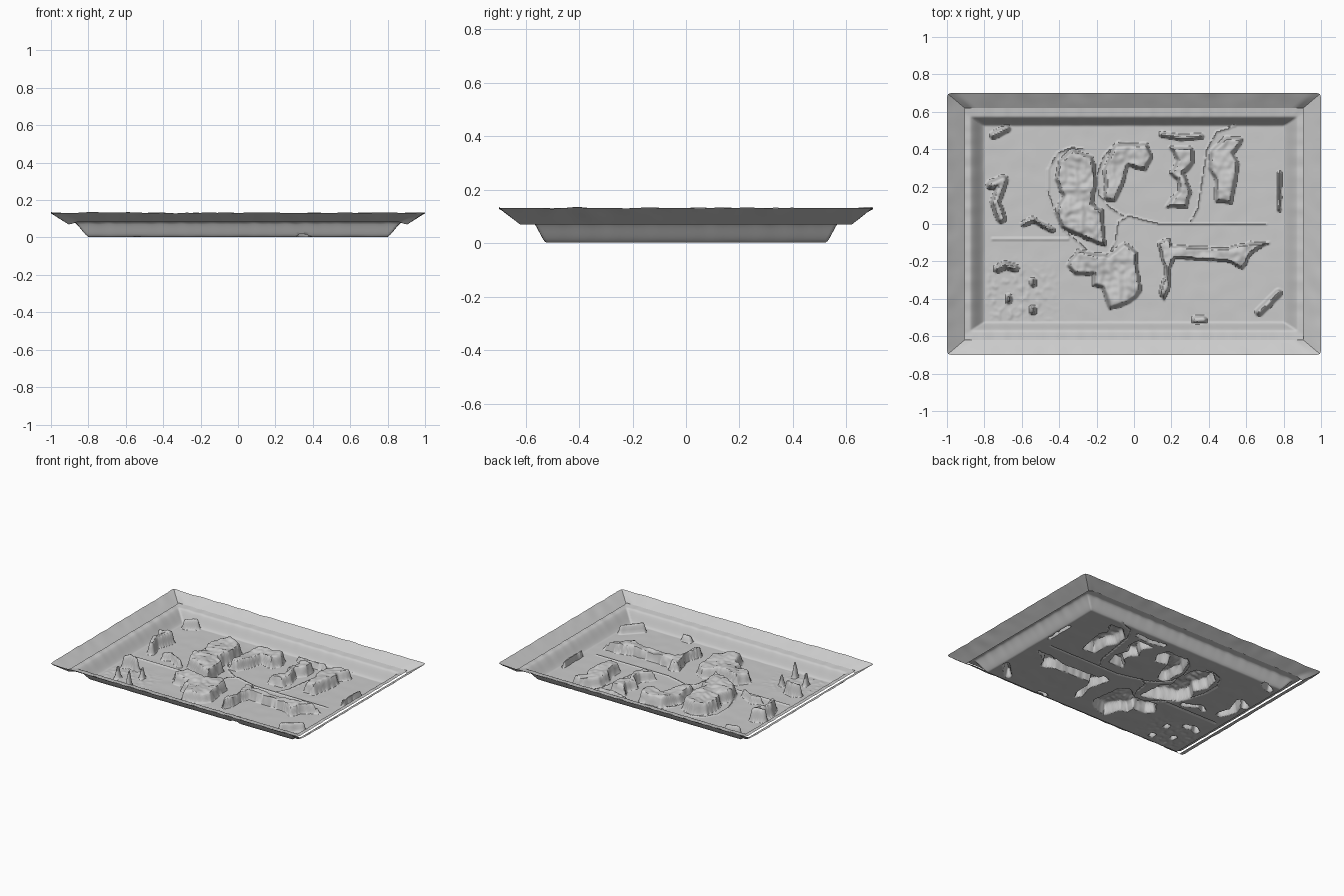
import bpy, math
from mathutils import Vector, noise

if "Cube" in bpy.data.objects:
    bpy.data.objects.remove(bpy.data.objects["Cube"])

def wob(x, y, s, seed=0.0):
    return noise.noise(Vector((x * s, y * s, seed)))

def smooth(t):
    t = max(0.0, min(1.0, t))
    return t * t * (3 - 2 * t)

def seg_dist(x, y, a, b):
    dx, dy = b[0] - a[0], b[1] - a[1]
    l2 = dx * dx + dy * dy
    t = max(0, min(1, ((x - a[0]) * dx + (y - a[1]) * dy) / l2)) if l2 else 0
    return math.hypot(x - a[0] - t * dx, y - a[1] - t * dy)

def inside(x, y, p):
    c = False
    for (ax, ay), (bx, by) in zip(p, p[1:] + p[:1]):
        if (ay > y) != (by > y) and x < (bx - ax) * (y - ay) / (by - ay) + ax:
            c = not c
    return c

feats = []   # (points, closed, radius, height, slope width, bbox)

def add(points, height, radius=None, ramp=0.022):
    xs, ys = [p[0] for p in points], [p[1] for p in points]
    m = (radius or 0) + 0.02
    feats.append((points, radius is None, radius or 0.006, height, ramp,
                  (min(xs) - m, max(xs) + m, min(ys) - m, max(ys) + m)))

# Plateaus
add([(-.40, .34), (-.33, .40), (-.22, .36), (-.20, .24), (-.22, .11), (-.17, .07), (-.15, -.12),
     (-.26, -.08), (-.39, -.02), (-.42, .07), (-.38, .15), (-.42, .24)], .085)
add([(-.16, .13), (-.16, .30), (-.10, .43), (.07, .43), (.10, .36), (.06, .29), (-.03, .31),
     (-.06, .21), (-.10, .12)], .07)
add([(.19, .41), (.31, .41), (.32, .33), (.27, .27), (.31, .17), (.28, .09), (.17, .09),
     (.20, .14), (.24, .17), (.23, .24), (.19, .27), (.23, .34)], .065)
add([(.41, .39), (.49, .47), (.58, .46), (.57, .42), (.53, .38), (.56, .32), (.55, .24),
     (.52, .11), (.44, .12), (.43, .24), (.40, .30)], .07)
add([(-.36, -.22), (-.30, -.14), (-.14, -.17), (-.05, -.10), (.02, -.15), (.02, -.25), (.04, -.36),
     (-.02, -.42), (-.13, -.46), (-.17, -.34), (-.22, -.33), (-.22, -.27), (-.32, -.27)], .07)
add([(.13, -.10), (.19, -.08), (.20, -.12), (.50, -.13), (.62, -.10), (.72, -.10), (.63, -.15),
     (.58, -.24), (.50, -.20), (.22, -.18), (.19, -.24), (.19, -.32), (.16, -.42), (.14, -.37),
     (.17, -.24)], .065, ramp=.014)
# Small ridges and rock spires
add([(.15, .48), (.25, .46), (.36, .47)], .045, .019, .016)
add([(-.75, .475), (-.68, .51)], .07, .025)
add([(-.76, .21), (-.70, .235), (-.74, .12), (-.71, .03)], .09, .031)
add([(-.59, 0), (-.54, .025), (-.50, 0), (-.44, -.03)], .055, .018, .016)
add([(-.73, -.24), (-.69, -.22), (-.64, -.235)], .095, .025)
for x, y, h in ((-.54, -.31, .085), (-.67, -.40, .09), (-.54, -.46, .11)):
    add([(x, y - .008), (x, y + .008)], h, .021)
add([(.33, -.512), (.37, -.512)], .045, .024, .016)
add([(.77, -.37), (.72, -.42), (.67, -.47)], .065, .026)
add([(.776, .27), (.776, .08)], .045, .012, .008)

# Thin border lines on the floor
lines = [
    [(-.27, .40), (-.33, .41), (-.41, .38), (-.46, .29), (-.46, .18), (-.42, .05), (-.38, -.03),
     (-.29, -.10), (-.22, -.165), (-.14, -.175), (-.10, -.09), (-.085, .01), (-.03, .045),
     (.06, .02), (.14, 0), (.71, 0)],
    [(-.76, -.08), (-.35, -.08)],
    [(-.08, .44), (-.16, .37), (-.20, .26), (-.19, .16), (-.13, .09), (-.05, .04)],
    [(.54, .525), (.44, .49), (.39, .40), (.365, .24), (.34, .08), (.30, .01)]]

def base_height(x, y):
    e = max((abs(x) - .80) / .075, (abs(y) - .525) / .048)
    if e <= 0:
        z = .003
    elif e < 1:
        z = .003 + .079 * (0.6 * e + 0.4 * smooth(e))
    else:
        z = .082 + .006 * (e - 1)
    if 0 < e:
        a = x if abs(y) - .525 > abs(x) - .80 else y
        z += .003 * min(1, e) * wob(a, 0, 18, 4)
    else:
        z += .0015 * wob(x, y, 12, 1)
        rubble = smooth((-.35 - x) / .2) * smooth((-.15 - y) / .15) * smooth(-e * 3)
        z += .007 * rubble * max(0, wob(x, y, 34, 2))
    return z

def height(x, y):
    z = base_height(x, y)
    top = 0
    d0 = None
    for pts, closed, r, h, ramp, bb in feats:
        if not (bb[0] < x < bb[1] and bb[2] < y < bb[3]):
            continue
        pairs = list(zip(pts, pts[1:] + pts[:1])) if closed else list(zip(pts, pts[1:]))
        d = min(seg_dist(x, y, a, b) for a, b in pairs)
        s = (d if inside(x, y, pts) else -d) if closed else -d
        s += r + (.007 if closed else .004) * wob(x, y, 22, 3)
        if s > 0:
            # uneven rocky top
            k = smooth(s / ramp) * (1 + .2 * wob(x, y, 9, 5) + .1 * wob(x, y, 30, 6))
            top = max(top, h * k)
    if top < .004:
        for l in lines:
            if any(min(a[0], b[0]) - .01 < x < max(a[0], b[0]) + .01 and
                   seg_dist(x, y, a, b) < .0042 for a, b in zip(l, l[1:])):
                top = .009
                break
    return max(z, top) if top else z

def grid_object(name, nu, nv, fn):
    verts = [fn(i / nu, j / nv) for j in range(nv + 1) for i in range(nu + 1)]
    w = nu + 1
    faces = [(j * w + i, j * w + i + 1, (j + 1) * w + i + 1, (j + 1) * w + i)
             for j in range(nv) for i in range(nu)]
    me = bpy.data.meshes.new(name)
    me.from_pydata(verts, [], faces)
    ob = bpy.data.objects.new(name, me)
    bpy.context.collection.objects.link(ob)
    bpy.ops.object.select_all(action='DESELECT')
    bpy.context.view_layer.objects.active = ob
    ob.select_set(True)
    bpy.ops.object.shade_smooth_by_angle(angle=math.radians(50))
    return ob

# Tray sheet: floor, relief and sloped walls
def tray(u, v):
    x, y = (u - .5) * 1.81, (v - .5) * 1.24
    return (x, y, height(x, y))

grid_object("tray_floor", 258, 178, tray)

# Four mitred flared rim strips, the short ends hanging below the tray edge
def rim_strip(name, axis, sign):
    def fn(u, v):
        t = (u * 2 - 1) * (-sign if axis == 'x' else sign)
        hx, hy = .905 + .095 * v, .62 + .08 * v
        x, y = (sign * hx, t * hy) if axis == 'x' else (t * hx, sign * hy)
        drop = .070 if axis == 'x' else .084 - .014 * smooth((abs(t) - .94) / .06)
        z = drop + (.132 - drop) * v
        z += v * .006 * wob(x, y, 11, 8)
        # slightly rounded outer corners
        c = max(0, abs(x) - .98) / .02 * max(0, abs(y) - .68) / .02
        return (x - math.copysign(.006 * c, x), y - math.copysign(.006 * c, y), z)
    ob = grid_object(name, 110, 5, fn)
    ob.data.flip_normals()

rim_strip("rim_right", 'x', 1)
rim_strip("rim_left", 'x', -1)
rim_strip("rim_back", 'y', 1)
rim_strip("rim_front", 'y', -1)
